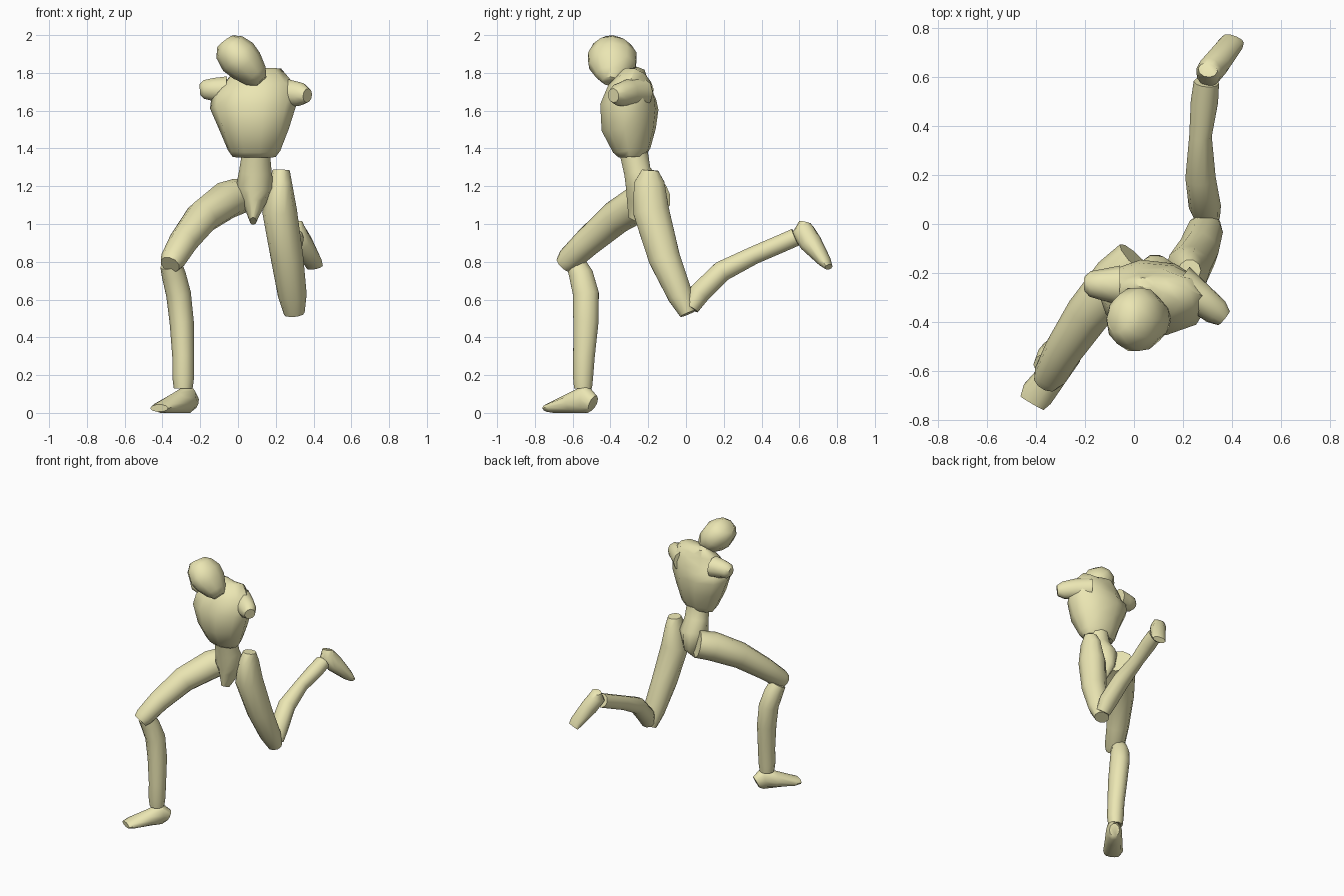
import bpy, bmesh, math
from mathutils import Vector

SIDES = 10


def loft(name, sections, side=(1, 0, 0)):
    """Skin elliptical rings (x, y, z, half width, half depth) along a path."""
    bm = bmesh.new()
    pts = [Vector(s[:3]) for s in sections]
    rings = []
    for i, s in enumerate(sections):
        t = (pts[min(i + 1, len(pts) - 1)] - pts[max(i - 1, 0)]).normalized()
        u = Vector(side)
        u = (u - t * u.dot(t)).normalized()
        v = t.cross(u)
        ring = []
        for k in range(SIDES):
            a = 2 * math.pi * k / SIDES
            p = pts[i] + u * (s[3] * math.cos(a)) + v * (s[4] * math.sin(a))
            p.z = max(p.z, 0)
            ring.append(bm.verts.new(p))
        rings.append(ring)
    for r, q in zip(rings, rings[1:]):
        for k in range(SIDES):
            j = (k + 1) % SIDES
            bm.faces.new((r[k], r[j], q[j], q[k]))
    bm.faces.new(rings[0])
    bm.faces.new(rings[-1])
    bmesh.ops.recalc_face_normals(bm, faces=bm.faces)
    me = bpy.data.meshes.new(name)
    bm.to_mesh(me)
    bm.free()
    me.materials.append(mat)
    ob = bpy.data.objects.new(name, me)
    bpy.context.collection.objects.link(ob)
    bpy.ops.object.select_all(action='DESELECT')
    ob.select_set(True)
    bpy.context.view_layer.objects.active = ob
    bpy.ops.object.shade_smooth_by_angle(angle=math.radians(50))
    return ob


mat = bpy.data.materials.new("pale_yellow")
mat.diffuse_color = (0.83, 0.79, 0.45, 1)

# Head: egg tilted towards +x at the chin
loft("head", [
    (-0.068, -0.385, 1.965, 0.055, 0.060),
    (-0.045, -0.390, 1.935, 0.090, 0.105),
    (0.000, -0.390, 1.885, 0.108, 0.135),
    (0.045, -0.390, 1.838, 0.098, 0.128),
    (0.095, -0.395, 1.785, 0.070, 0.085),
    (0.125, -0.400, 1.755, 0.035, 0.045)], (0.75, 0, 0.66))

# Chest with neck stump
loft("chest", [
    (0.085, -0.285, 1.355, 0.115, 0.070),
    (0.085, -0.287, 1.390, 0.140, 0.100),
    (0.085, -0.303, 1.500, 0.185, 0.145),
    (0.080, -0.300, 1.620, 0.230, 0.155),
    (0.080, -0.285, 1.700, 0.225, 0.130),
    (0.060, -0.268, 1.760, 0.180, 0.090),
    (0.045, -0.252, 1.795, 0.100, 0.050),
    (0.045, -0.240, 1.825, 0.040, 0.022)], (1, -0.12, 0))

# Arm stumps
loft("left_shoulder", [
    (0.180, -0.240, 1.695, 0.080, 0.080),
    (0.270, -0.305, 1.695, 0.065, 0.072),
    (0.335, -0.358, 1.685, 0.056, 0.062),
    (0.368, -0.385, 1.680, 0.038, 0.038)], (0.6, -0.8, 0))
loft("right_shoulder", [
    (-0.060, -0.250, 1.710, 0.080, 0.075),
    (-0.130, -0.248, 1.712, 0.064, 0.064),
    (-0.180, -0.245, 1.712, 0.052, 0.052),
    (-0.202, -0.245, 1.710, 0.030, 0.030)], (0, 1, 0))

# Waist and pelvis wedge
loft("pelvis", [
    (0.095, -0.275, 1.370, 0.075, 0.078),
    (0.092, -0.258, 1.280, 0.086, 0.075),
    (0.090, -0.225, 1.200, 0.100, 0.098),
    (0.085, -0.220, 1.110, 0.062, 0.100),
    (0.080, -0.265, 1.015, 0.018, 0.045)])

# Front (right) leg
loft("right_thigh", [
    (0.010, -0.150, 1.150, 0.095, 0.095),
    (-0.065, -0.225, 1.125, 0.105, 0.100),
    (-0.190, -0.370, 1.035, 0.092, 0.090),
    (-0.290, -0.520, 0.905, 0.078, 0.076),
    (-0.345, -0.620, 0.810, 0.068, 0.066),
    (-0.360, -0.645, 0.785, 0.055, 0.052)], (0.85, -0.53, 0))
loft("right_shin", [
    (-0.355, -0.580, 0.785, 0.058, 0.055),
    (-0.340, -0.555, 0.730, 0.064, 0.067),
    (-0.315, -0.530, 0.630, 0.066, 0.072),
    (-0.298, -0.530, 0.480, 0.064, 0.070),
    (-0.290, -0.540, 0.300, 0.058, 0.060),
    (-0.290, -0.545, 0.190, 0.058, 0.056),
    (-0.290, -0.545, 0.130, 0.050, 0.050)])
loft("right_foot", [
    (-0.237, -0.492, 0.050, 0.035, 0.045),
    (-0.265, -0.530, 0.073, 0.055, 0.078),
    (-0.320, -0.600, 0.052, 0.060, 0.058),
    (-0.395, -0.695, 0.030, 0.068, 0.032),
    (-0.417, -0.733, 0.025, 0.055, 0.020)], (0.8, -0.6, 0))

# Rear (left) leg
loft("left_thigh", [
    (0.228, -0.190, 1.285, 0.046, 0.045),
    (0.226, -0.195, 1.220, 0.060, 0.085),
    (0.220, -0.185, 1.070, 0.092, 0.100),
    (0.260, -0.115, 0.820, 0.086, 0.088),
    (0.288, -0.030, 0.620, 0.076, 0.070),
    (0.298, 0.010, 0.525, 0.055, 0.045)])
loft("left_shin", [
    (0.300, 0.025, 0.555, 0.052, 0.045),
    (0.290, 0.070, 0.632, 0.066, 0.060),
    (0.272, 0.190, 0.750, 0.062, 0.058),
    (0.272, 0.360, 0.835, 0.046, 0.050),
    (0.288, 0.500, 0.895, 0.056, 0.050),
    (0.296, 0.580, 0.930, 0.052, 0.050)])
loft("left_foot", [
    (0.302, 0.630, 1.010, 0.040, 0.030),
    (0.305, 0.620, 0.965, 0.054, 0.062),
    (0.340, 0.660, 0.900, 0.056, 0.060),
    (0.395, 0.735, 0.800, 0.052, 0.034),
    (0.406, 0.755, 0.772, 0.046, 0.020)], (1, -0.2, 0))
